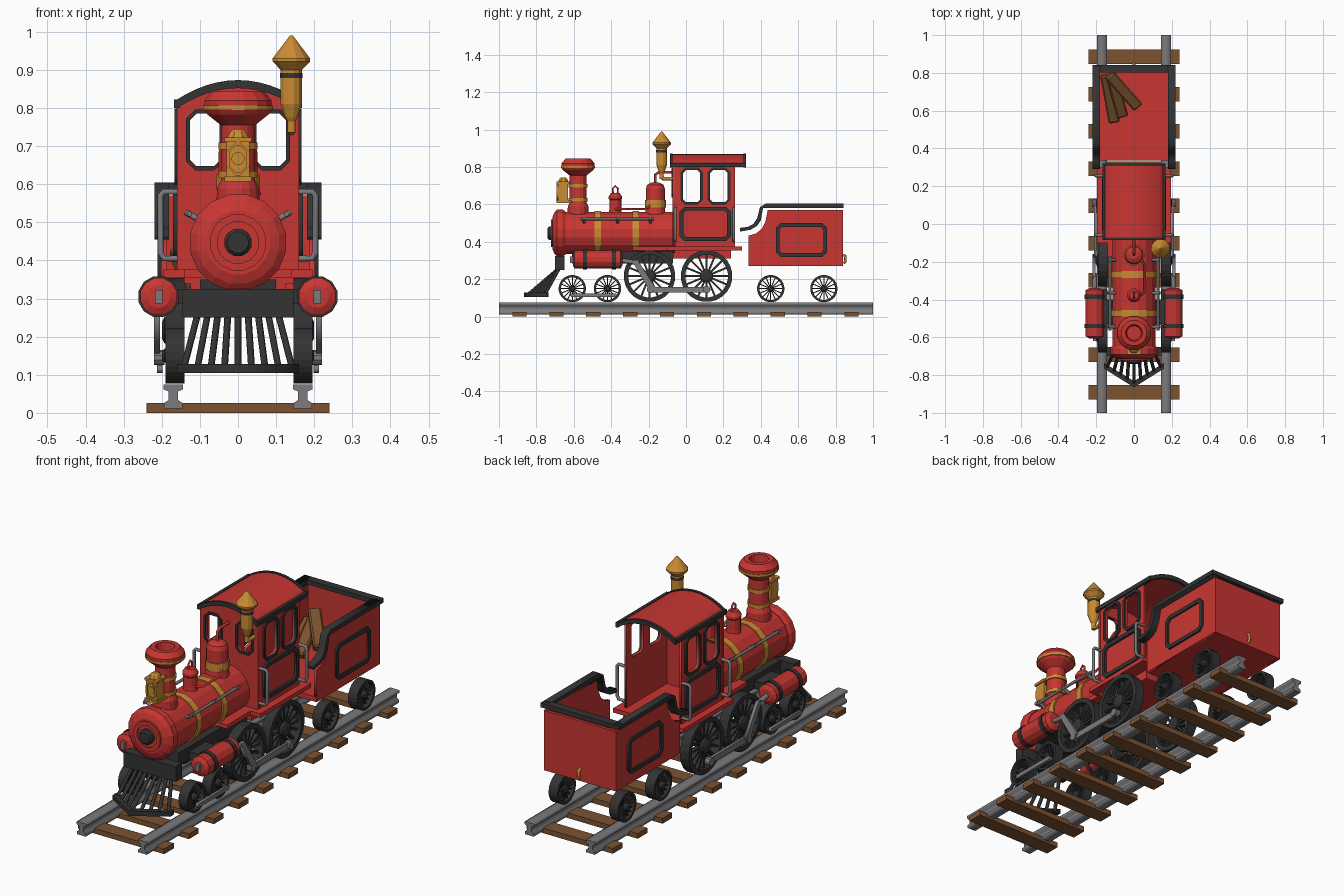
import bpy, bmesh, math
from mathutils import Matrix, Vector

cube = bpy.data.objects.get("Cube")
if cube:
    bpy.data.objects.remove(cube)


def material(name, r, g, b):
    m = bpy.data.materials.new(name)
    m.use_nodes = True
    m.diffuse_color = (r, g, b, 1)
    m.node_tree.nodes["Principled BSDF"].inputs["Base Color"].default_value = (r, g, b, 1)
    return m


RED = material("red paint", .58, .037, .032)
GOLD = material("brass", .6, .26, .033)
BLACK = material("black iron", .033, .033, .034)
GREY = material("grey steel", .2, .2, .21)
WOOD = material("brown wood", .2, .085, .03)
SIDES = (("left", 1), ("right", -1))


def add(name, mesh, mat):
    mesh.materials.clear()
    mesh.materials.append(mat)
    ob = bpy.data.objects.new(name, mesh)
    bpy.context.collection.objects.link(ob)
    return ob


def finish(name, bm, mat):
    bmesh.ops.recalc_face_normals(bm, faces=bm.faces)
    mesh = bpy.data.meshes.new(name)
    bm.to_mesh(mesh)
    bm.free()
    return add(name, mesh, mat)


def box(name, x, y, z, mat):
    bm = bmesh.new()
    size = [b - a for a, b in (x, y, z)]
    mid = [(a + b) / 2 for a, b in (x, y, z)]
    bmesh.ops.create_cube(bm, size=1, matrix=Matrix.Translation(mid) @ Matrix.Diagonal((*size, 1)))
    return finish(name, bm, mat)


def lathe(name, profile, centre, axis, mat, n=16, ring=False):
    """Spin (radius, height) points about an axis; ring closes the profile on itself."""
    bm = bmesh.new()
    if not ring:
        profile = [(0, profile[0][1])] + profile + [(0, profile[-1][1])]
    rows = []
    for r, h in profile:
        row = []
        for i in range(n):
            a = math.tau * (i + .5) / n
            c, s = r * math.cos(a), r * math.sin(a)
            p = {"X": (h, c, s), "Y": (c, h, s), "Z": (c, s, h)}[axis]
            row.append(bm.verts.new(Vector(centre) + Vector(p)))
        rows.append(row)
    pairs = list(zip(rows, rows[1:])) + ([(rows[-1], rows[0])] if ring else [])
    for a, b in pairs:
        for i in range(n):
            j = (i + 1) % n
            bm.faces.new((a[i], a[j], b[j], b[i]))
    bmesh.ops.remove_doubles(bm, verts=bm.verts, dist=1e-5)
    return finish(name, bm, mat)


def band(name, r, h, width, centre, axis, mat, n=16, depth=.015):
    w = width / 2
    lathe(name, [(r, h - w), (r, h + w), (r - depth, h + w), (r - depth, h - w)], centre, axis, mat, n, True)


def from_curve(name, cu, loops, cyclic, mat, matrix=None):
    for pts in loops:
        sp = cu.splines.new("POLY")
        sp.points.add(len(pts) - 1)
        for p, co in zip(sp.points, pts):
            p.co = (*co, 1) if len(co) == 3 else (*co, 0, 1)
        sp.use_cyclic_u = cyclic
    tmp = bpy.data.objects.new(name + " curve", cu)
    bpy.context.collection.objects.link(tmp)
    bpy.context.view_layer.update()
    mesh = bpy.data.meshes.new_from_object(tmp.evaluated_get(bpy.context.evaluated_depsgraph_get()))
    bpy.data.objects.remove(tmp)
    if matrix:
        mesh.transform(matrix)
    return add(name, mesh, mat)


def plate(name, loops, plane, at, thick, mat):
    """Flat outline with holes, extruded about a plane facing X, Y or Z."""
    cu = bpy.data.curves.new(name, "CURVE")
    cu.dimensions, cu.fill_mode, cu.extrude = "2D", "BOTH", thick / 2
    cols = {"X": ((0, 1, 0), (0, 0, 1), (1, 0, 0)), "Y": ((1, 0, 0), (0, 0, 1), (0, -1, 0)),
            "Z": ((1, 0, 0), (0, 1, 0), (0, 0, 1))}[plane]
    shift = {"X": (at, 0, 0), "Y": (0, at, 0), "Z": (0, 0, at)}[plane]
    m = Matrix.Translation(shift) @ Matrix(cols).transposed().to_4x4()
    return from_curve(name, cu, loops, True, mat, m)


def pipe(name, pts, r, mat):
    cu = bpy.data.curves.new(name, "CURVE")
    cu.dimensions, cu.bevel_depth, cu.bevel_resolution, cu.use_fill_caps = "3D", r, 2, True
    return from_curve(name, cu, [pts], False, mat)


def rect(a, b, c, d, k=0.0):
    """Rectangle with corners cut by k."""
    return [(a + k, c), (b - k, c), (b, c + k), (b, d - k), (b - k, d), (a + k, d), (a, d - k), (a, c + k)]


def frame(name, r, plane, at, w, thick, mat):
    a, b, c, d = r
    plate(name, [rect(a, b, c, d, .025), rect(a + w, b - w, c + w, d - w, .015)], plane, at, thick, mat)


def wheel(name, x, y, z, r, s):
    c, t = (x, y, z), r * .17
    lathe(name + " rim", [(r - t, -.022), (r, -.022), (r, .028), (r - t, .028)], c, "X", BLACK, 24, True)
    lathe(name + " hub", [(r * .26, -.02), (r * .26, .025), (r * .15, .032)] if s > 0 else
          [(r * .15, -.032), (r * .26, -.025), (r * .26, .02)], c, "X", BLACK, 12)
    bm = bmesh.new()
    for i in range(16):
        m = Matrix.Translation(c) @ Matrix.Rotation(math.tau * i / 16, 4, "X")
        m = m @ Matrix.Translation((0, 0, r * .54)) @ Matrix.Diagonal((.022, r * .075, r * .64, 1))
        bmesh.ops.create_cube(bm, size=1, matrix=m)
    finish(name + " spokes", bm, BLACK)


# Track
for i in range(10):
    y = -.89 + .1972 * i
    box(f"sleeper {i + 1}", (-.24, .24), (y - .038, y + .038), (0, .026), WOOD)
half = [(.024, .012), (.024, .026), (.012, .034), (.012, .056), (.026, .062), (.026, .075)]
for side, s in SIDES:
    outline = [(s * .17 + x, z) for x, z in half] + [(s * .17 - x, z) for x, z in reversed(half)]
    plate(side + " rail", [outline], "Y", 0, 2, GREY)

# Boiler with nose and bands
B = (0, 0, .447)
lathe("boiler", [(.115, -.66), (.115, -.07)], B, "Y", RED)
lathe("boiler nose", [(.085, -.715), (.11, -.705), (.128, -.69), (.128, -.66), (.118, -.645)], B, "Y", RED)
band("nose ring", .075, -.717, .012, B, "Y", RED, 16, .02)
lathe("nose knob", [(.028, -.74), (.037, -.732), (.037, -.7)], B, "Y", BLACK, 12)
for i, y in enumerate((-.472, -.268)):
    band(f"boiler band {i + 1}", .121, y, .036, B, "Y", GOLD)

# Chimney and lamp
C = (0, -.577, 0)
lathe("chimney", [(.058, .54), (.056, .59), (.046, .61), (.046, .755), (.082, .783), (.09, .795), (.09, .82),
                  (.068, .845), (.045, .845), (.038, .8)], C, "Z", RED)
for i, (r, z, w) in enumerate(((.052, .625, .018), (.052, .7, .018), (.093, .8, .012))):
    band(f"chimney band {i + 1}", r, z, w, C, "Z", GOLD)
box("lamp body", (-.03, .03), (-.685, -.63), (.62, .715), GOLD)
box("lamp base", (-.036, .036), (-.692, -.615), (.607, .62), GOLD)
box("lamp roof", (-.036, .036), (-.692, -.62), (.71, .722), GOLD)
lathe("lamp cap", [(.03, .722), (.022, .738), (.012, .745)], (0, -.656, 0), "Z", GOLD, 8)
frame("lamp front", (-.03, .03, .622, .71), "Y", -.688, .009, .008, GOLD)
lathe("lamp lens", [(.017, -.69), (.017, -.68)], (0, 0, .667), "Y", GOLD, 12)

# Domes on the boiler
D = (0, -.164, 0)
lathe("rear dome", [(.058, .54), (.052, .575), (.052, .685), (.044, .705), (.022, .717)], D, "Z", RED)
band("rear dome band", .057, .605, .04, D, "Z", GOLD)
F = (0, -.378, 0)
lathe("front dome", [(.036, .55), (.033, .575), (.033, .625), (.037, .63), (.037, .642), (.024, .662)], F, "Z", RED, 12)
pipe("dome hook", [(0, -.39, .655), (0, -.392, .685), (0, -.378, .698), (0, -.364, .685), (0, -.366, .655)], .005, RED)
pipe("dome pipe", [(.03, -.378, .575), (.055, -.36, .575), (.055, -.22, .575), (.04, -.18, .6)], .006, RED)
pipe("steam pipe", [(0, -.164, .7), (0, -.164, .76), (0, -.145, .772), (0, -.07, .772)], .007, RED)

# Whistle on the cab
W = (.14, -.13, 0)
lathe("whistle", [(.011, .735), (.011, .765), (.017, .775), (.029, .81), (.029, .9), (.051, .922), (.051, .93),
                  (.004, .99)], W, "Z", GOLD, 12)
band("whistle slot", .0305, .885, .012, W, "Z", BLACK, 12, .004)
pipe("whistle elbow", [(.14, -.13, .745), (.14, -.12, .738), (.14, -.07, .738)], .01, GOLD)

# Cab walls, windows and roof
arch = [(.16 * t / 6, .855 - .055 * (t / 6) ** 2) for t in range(6, -7, -1)]
lifted = [(x * 1.02, z + .014) for x, z in arch]
plate("cab front", [[(-.16, .34), (.16, .34)] + arch, rect(.045, .127, .645, .787, .02),
                    rect(-.127, -.045, .645, .787, .02)], "Y", -.065, .012, RED)
plate("cab roof", [arch + lifted[::-1]], "Y", .118, .38, RED)
for end, y in (("front", -.078), ("back", .314)):
    plate(end + " roof rim", [[(x * 1.02, z - .003) for x, z in arch] + [(x * 1.02, z + .004) for x, z in lifted[::-1]]],
          "Y", y, .014, BLACK)
windows = ((-.03, .09), (.115, .237))
for side, s in SIDES:
    holes = [rect(a + .014, b - .014, .612, .783, .015) for a, b in windows]
    plate(side + " cab wall", [rect(-.07, .262, .37, .812)] + holes, "X", s * .153, .012, RED)
    for i, (a, b) in enumerate(windows):
        frame(f"{side} window frame {i + 1}", (a, b, .598, .797), "X", s * .161, .014, .012, BLACK)
    for end, x in (("front", .086), ("back", None)):
        if x:
            frame(f"{side} front window frame", tuple(sorted((s * .037, s * .137))) + (.636, .796), "Y", -.073, .011, .01, BLACK)
    frame(side + " cab panel frame", (-.034, .24, .405, .587), "X", s * .163, .02, .014, BLACK)
    box(side + " roof edge", sorted((s * .153, s * .168)), (-.085, .32), (.8, .822), BLACK)
    for i, y in enumerate((-.058, .255)):
        pipe(f"{side} cab handrail {i + 1}", [(s * .155, y, .58), (s * .195, y, .58), (s * .203, y, .57),
             (s * .203, y, .42), (s * .195, y, .405), (s * .155, y, .405)], .008, GREY)
    pipe(side + " boiler handrail", [(s * .127, -.565, .522), (s * .127, -.17, .522)], .007, GREY)
    for i, y in enumerate((-.545, -.365, -.19)):
        pipe(f"{side} rail bracket {i + 1}", [(s * .09, y, .5), (s * .138, y, .527)], .008, GREY)

# Running boards and chassis
box("cab floor", (-.195, .195), (-.1, .3), (.355, .376), RED)
box("running board", (-.14, .14), (-.285, -.1), (.355, .376), RED)
box("firebox", (-.125, .125), (-.07, .24), (.31, .36), RED)
box("chassis", (-.1, .1), (-.61, -.07), (.285, .35), BLACK)
box("cylinder support", (-.18, .18), (-.53, -.4), (.285, .325), BLACK)

# Cowcatcher
box("buffer beam", (-.145, .145), (-.7, -.65), (.25, .325), BLACK)
plate("cowcatcher foot", [[(-.16, -.765), (0, -.865), (.16, -.765), (.16, -.735), (0, -.832), (-.16, -.735)]],
      "Z", .116, .024, BLACK)
for i in range(-4, 5):
    t = i / 4
    pipe(f"cowcatcher bar {i + 5}", [(t * .105, -.675, .262), (t * .142, -.845 + .09 * abs(t), .118)], .009, BLACK)

# Running gear
for side, s in SIDES:
    for i, y in enumerate((-.195, .11)):
        wheel(f"{side} driving wheel {i + 1}", s * .168, y, .217, .138, s)
    for i, y in enumerate((-.608, -.42, .453, .737)):
        wheel(f"{side} small wheel {i + 1}", s * .168, y, .15, .073, s)
    P = (s * .208, 0, .305)
    lathe(side + " cylinder", [(.03, -.605), (.05, -.595), (.05, -.35), (.03, -.34)], P, "Y", RED, 12)
    for i, y in enumerate((-.54, -.385)):
        band(f"{side} cylinder band {i + 1}", .055, y, .022, P, "Y", BLACK, 12)
    box(side + " cylinder bolt", (s * .208 - .01, s * .208 + .01), (-.62, -.6), (.287, .322), GREY)
    pipe(side + " piston rod", [(s * .208, -.345, .3), (s * .208, -.27, .29)], .012, GREY)
    plate(side + " connecting rod", [[(-.29, .3), (-.26, .305), (-.16, .15), (-.19, .13)]], "X", s * .212, .016, GREY)
    plate(side + " coupling rod", [rect(-.205, .13, .13, .16, .01)], "X", s * .205, .014, GREY)
    plate(side + " bogie rod", [rect(-.62, -.37, .105, .125, .006)], "X", s * .205, .014, GREY)
    for i, y in enumerate((-.19, .11)):
        lathe(f"{side} rod pin {i + 1}", [(.02, -.014), (.02, .014)], (s * .207, y, .145), "X", GREY, 10)

# Tender
body = [(.335, .27), (.838, .27), (.838, .57), (.437, .57), (.425, .51), (.405, .47), (.375, .445), (.335, .433)]
trim = [(.29, .455), (.345, .465), (.38, .485), (.4, .515), (.412, .582), (.84, .582), (.84, .604), (.425, .604),
        (.395, .585), (.38, .525), (.36, .495), (.33, .48), (.29, .475)]
for side, s in SIDES:
    plate(side + " tender wall", [body], "X", s * .195, .014, RED)
    plate(side + " tender trim", [trim[::-1]], "X", s * .2, .038, BLACK)
    frame(side + " tender panel frame", (.48, .755, .32, .5), "X", s * .204, .02, .014, BLACK)
box("tender back", (-.2, .2), (.825, .84), (.27, .57), RED)
box("tender floor", (-.2, .2), (.335, .835), (.27, .295), RED)
box("tender back trim", (-.219, .219), (.802, .842), (.582, .604), BLACK)
pipe("tender hook", [(0, .838, .33), (0, .852, .325), (0, .852, .295), (0, .842, .285)], .007, GOLD)

# Firewood leaning in the tender
for i, (a, b) in enumerate((((-.15, .79, .42), (-.105, .54, .32)), ((-.12, .79, .45), (-.06, .57, .34)),
                            ((-.13, .79, .47), (.02, .62, .38)))):
    d = Vector(b) - Vector(a)
    bm = bmesh.new()
    m = Matrix.Translation((Vector(a) + Vector(b)) / 2) @ d.to_track_quat("Y", "Z").to_matrix().to_4x4()
    bmesh.ops.create_cube(bm, size=1, matrix=m @ Matrix.Diagonal((.06, d.length, .04, 1)))
    bmesh.ops.bevel(bm, geom=bm.edges[:], offset=.008, segments=1, affect="EDGES")
    finish(f"firewood log {i + 1}", bm, WOOD)
